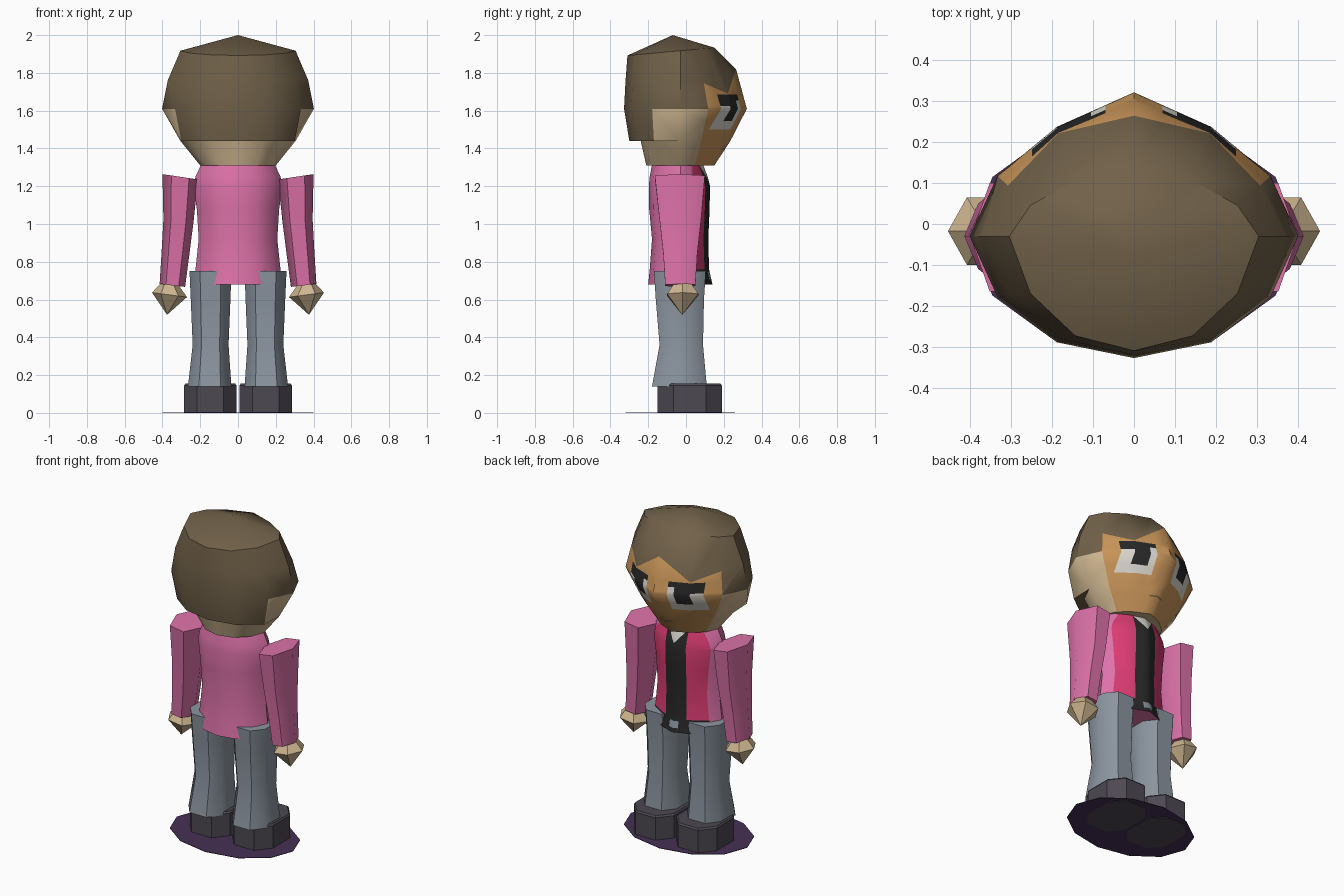
import bpy, bmesh, math
from mathutils import Vector

if "Cube" in bpy.data.objects:
    bpy.data.objects.remove(bpy.data.objects["Cube"])


def mat(name, rgb):
    m = bpy.data.materials.new(name)
    m.diffuse_color = (*rgb, 1)
    m.use_nodes = True
    m.node_tree.nodes["Principled BSDF"].inputs["Base Color"].default_value = m.diffuse_color
    return m


HAIR = mat("hair_brown", (.165, .12, .067))
SKIN = mat("skin_tan", (.62, .47, .28))
FACE = mat("face_orange", (.58, .30, .10))
PINK = mat("jacket_pink", (.73, .17, .40))
HOT = mat("lining_hot_pink", (.70, .045, .17))
BLACK = mat("black", (.02, .02, .02))
JEANS = mat("jeans_grey", (.26, .30, .35))
SHOE = mat("shoe_dark", (.075, .065, .085))
PURPLE = mat("base_purple", (.06, .03, .09))
WHITE = mat("white", (.68, .66, .6))

# unit cross-sections: twelve sides for head and body, eight for legs and shoes
HALF = [(.47, .76), (.83, .42), (1, 0), (.83, -.5), (.47, -.87)]
U12 = [(0, 1)] + HALF + [(0, -1)] + [(-x, y) for x, y in reversed(HALF)]
U8 = [(.5, 1), (1, .5), (1, -.5), (.5, -1), (-.5, -1), (-1, -.5), (-1, .5), (-.5, 1)]
U6 = [(math.cos(a * math.pi / 3), math.sin(a * math.pi / 3) / .866) for a in range(6)]


def ring(unit, x0, x1, y0, y1, z, tilt=0, cy=None):
    """Fit a unit section into a box; tilt changes z along x."""
    cx, hx = (x0 + x1) / 2, (x1 - x0) / 2
    cy = (y0 + y1) / 2 if cy is None else cy
    return [Vector((cx + u * hx, cy + v * ((y1 - cy) if v > 0 else (cy - y0)), z + tilt * u))
            for u, v in unit]


def loft(rings, rule=lambda i, j: 0):
    bm = bmesh.new()
    vs = [[bm.verts.new(p) for p in r] for r in rings]
    n = len(rings[0])
    for i in range(len(vs) - 1):
        for j in range(n):
            k = (j + 1) % n
            f = bm.faces.new((vs[i][j], vs[i][k], vs[i + 1][k], vs[i + 1][j]))
            f.material_index = rule(i, j)
    for i in (0, -1):
        f = bm.faces.new(vs[i])
        f.material_index = rule(i if i == 0 else len(vs) - 2, n // 2)
    bmesh.ops.remove_doubles(bm, verts=bm.verts, dist=.0005)
    bmesh.ops.recalc_face_normals(bm, faces=bm.faces)
    return bm


def cut(bm, co, no, cond):
    fs = [f for f in bm.faces if cond(f)]
    geom = fs + list({e for f in fs for e in f.edges}) + list({v for f in fs for v in f.verts})
    bmesh.ops.bisect_plane(bm, geom=geom, plane_co=co, plane_no=no, dist=.0005)


def finish(name, bm, mats, angle=45):
    me = bpy.data.meshes.new(name)
    bm.to_mesh(me)
    bm.free()
    for m in mats:
        me.materials.append(m)
    ob = bpy.data.objects.new(name, me)
    bpy.context.collection.objects.link(ob)
    bpy.ops.object.select_all(action='DESELECT')
    ob.select_set(True)
    bpy.context.view_layer.objects.active = ob
    bpy.ops.object.shade_smooth_by_angle(angle=math.radians(angle))
    return ob


# head with hair: the hairline ring zigzags over the brow
def oval(rx, yb, yf, z):
    return ring(U12, -rx, rx, yb, yf, z, cy=-.03)


neck = oval(.2, -.21, .15, 1.31)
jaw = oval(.305, -.24, .235, 1.44)
hair_rim = [p.copy() for p in jaw]
for j, (x, y) in {4: (.3, -.17), 5: (.17, -.265), 6: (0, -.30)}.items():
    hair_rim[j] = Vector((x, y, 1.44))
    hair_rim[-j] = Vector((-x, y, 1.44))
cheek = oval(.402, -.328, .322, 1.61)
hairline = oval(.372, -.32, .265, 1.76)
for j, z in enumerate((1.82, 1.69, 1.745)):
    hairline[j].z = hairline[-j].z = z
for s, j in ((1, 1), (-1, 11)):
    hairline[j].x, hairline[j].y = s * .185, .222
crown = oval(.305, -.31, .15, 1.92)
for p in crown:
    p.z += p.y * .09
peak = [Vector((0, -.07, 2.0))] * 12


def head_rule(i, j):
    k = min(j, 11 - j)
    if i <= 3 and k < 2:
        return 2
    if i == 0 or (i == 2 and k < 4):
        return 1
    return 0


bm = loft([neck, jaw, hair_rim, cheek, hairline, crown, peak], head_rule)

# eyes, brows and mouth cut into the face
is_face = lambda f: f.material_index == 2
in_eye = lambda f: is_face(f) and f.calc_center_median().z > 1.43
for x in (.07, .105, .19, .25):
    for s in (1, -1):
        cut(bm, (s * x, 0, 0), (1, 0, 0), in_eye)
for z in (1.5, 1.545, 1.625, 1.655, 1.685):
    cut(bm, (0, 0, z), (0, 0, 1), in_eye)
in_mouth = lambda f: is_face(f) and f.calc_center_median().z < 1.44
for s in (1, -1):
    cut(bm, (s * .045, 0, 0), (1, 0, 0), in_mouth)
for z in (1.395, 1.402):
    cut(bm, (0, 0, z), (0, 0, 1), in_mouth)
for f in bm.faces:
    if not is_face(f):
        continue
    c = f.calc_center_median()
    x = abs(c.x)
    if .07 < x < .25 and 1.5 < c.z < 1.685:
        pupil = .105 < x < .19 and c.z > 1.545
        f.material_index = 3 if pupil or c.z > 1.655 or (x > .19 and c.z > 1.625) else 4
    elif x < .045 and 1.395 < c.z < 1.402:
        f.material_index = 0
finish("head", bm, [HAIR, SKIN, FACE, BLACK, WHITE])

# torso: pink jacket, open front with shirt, belt and collar
T = [(.68, .235, -.2, .14), (.76, .225, -.192, .122), (.92, .208, -.18, .118),
     (1.08, .218, -.195, .125), (1.2, .235, -.197, .127), (1.25, .225, -.192, .115),
     (1.315, .195, -.18, .09)]
bm = loft([ring(U12, -w, w, yb, yf, z, cy=-.03) for z, w, yb, yf in T])
front = lambda f: f.calc_center_median().y > -.03 and abs(f.normal.z) < .9
cut(bm, (0, .035, 0), (0, 1, 0), front)
for x in (-.07, -.03, .03, .07):
    cut(bm, (x, 0, 0), (1, 0, 0), front)
for z in (.705, .745):
    cut(bm, (0, 0, z), (0, 0, 1), lambda f: front(f) and abs(f.calc_center_median().x) < .03)
for s in (1, -1):
    cut(bm, (0, 0, 1.225), (1, 0, s * .8), lambda f: front(f) and f.calc_center_median().z > 1.2)
for f in bm.faces:
    c = f.calc_center_median()
    x = abs(c.x)
    if c.y < .035 or abs(f.normal.z) > .9:
        continue
    if c.z < .76:
        f.material_index = 4 if x < .03 and .705 < c.z < .745 else 2
    elif c.z > 1.225 and x < .8 * (c.z - 1.225) and x < .07:
        f.material_index = 3
    else:
        f.material_index = 2 if x < .07 else 1
finish("torso", bm, [PINK, HOT, BLACK, WHITE, JEANS])

for s, side in ((1, "right"), (-1, "left")):
    def limb(name, unit, rows, m, angle=45):
        rings = [ring(unit, *row) for row in rows]
        for r in rings:
            for p in r:
                p.x *= s
        finish(side + "_" + name, loft(rings), [m], angle)

    # sleeve, tapering to the cuff
    limb("arm", U6, [(.28, .415, -.11, .05, .675, .008), (.258, .405, -.12, .06, .84, .005),
                     (.235, .395, -.14, .08, 1.02, .005), (.212, .4, -.165, .1, 1.25, .014)], PINK, 50)
    # pointed fist
    limb("hand", U6, [(.375, .376, -.021, -.019, .52), (.27, .455, -.1, .065, .625, .012),
                      (.325, .405, -.06, .025, .69)], SKIN, 30)
    # trouser leg
    limb("leg", U8, [(.035, .265, -.18, .11, .14), (.05, .24, -.14, .09, .36),
                     (.04, .25, -.16, .095, .6), (.035, .257, -.17, .105, .752)], JEANS, 50)
    # chunky shoe
    limb("shoe", U8, [(.008, .285, -.15, .19, 0), (.008, .285, -.15, .19, .145),
                      (.015, .278, -.143, .182, .155)], SHOE, 30)

# thin flat base under the feet
U = [(math.cos(a * math.pi / 6), math.sin(a * math.pi / 6)) for a in range(12)]
finish("base_disc", loft([ring(U, -.4, .4, -.32, .26, z) for z in (.003, .006)]), [PURPLE])
